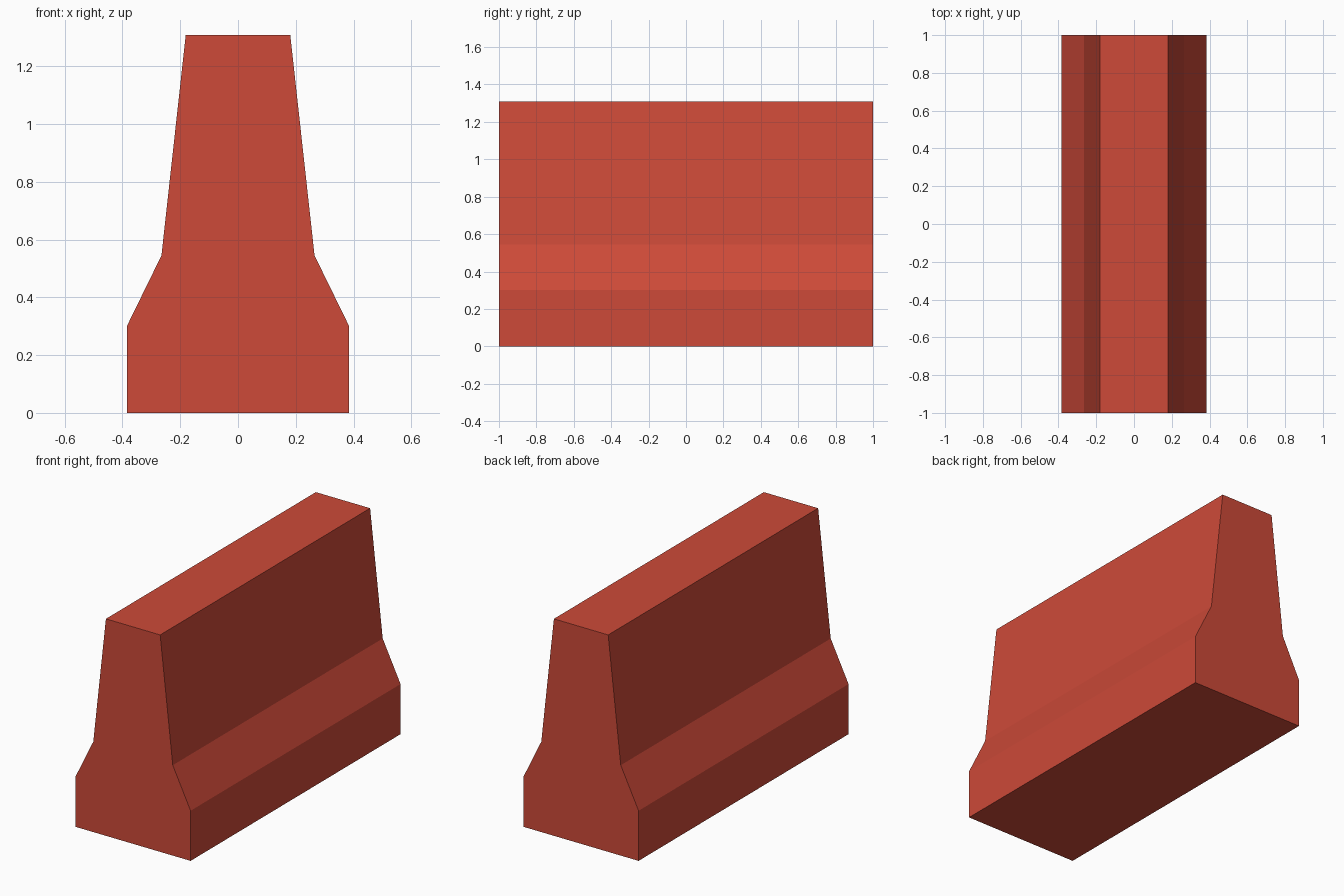
import bpy
import bmesh

if "Cube" in bpy.data.objects:
    bpy.data.objects.remove(bpy.data.objects["Cube"])

# Single red paint
red = bpy.data.materials.new("barrier red")
red.diffuse_color = (0.61, 0.068, 0.04, 1.0)
red.use_nodes = True
red.node_tree.nodes["Principled BSDF"].inputs["Base Color"].default_value = red.diffuse_color

# Right half of the cross-section (x, z), bottom to top, then mirrored
half = [(0.384, 0.0), (0.384, 0.302), (0.265, 0.545), (0.181, 1.308)]
profile = half + [(-x, z) for x, z in reversed(half)]

# Barrier body: front outline extruded along y
bm = bmesh.new()
front = bm.faces.new([bm.verts.new((x, -1.0, z)) for x, z in profile])
result = bmesh.ops.extrude_face_region(bm, geom=[front], use_keep_orig=True)
moved = [g for g in result["geom"] if isinstance(g, bmesh.types.BMVert)]
bmesh.ops.translate(bm, verts=moved, vec=(0, 2.0, 0))
bmesh.ops.recalc_face_normals(bm, faces=bm.faces)

mesh = bpy.data.meshes.new("road_barrier")
bm.to_mesh(mesh)
bm.free()
mesh.materials.append(red)
barrier = bpy.data.objects.new("road_barrier", mesh)
bpy.context.collection.objects.link(barrier)
